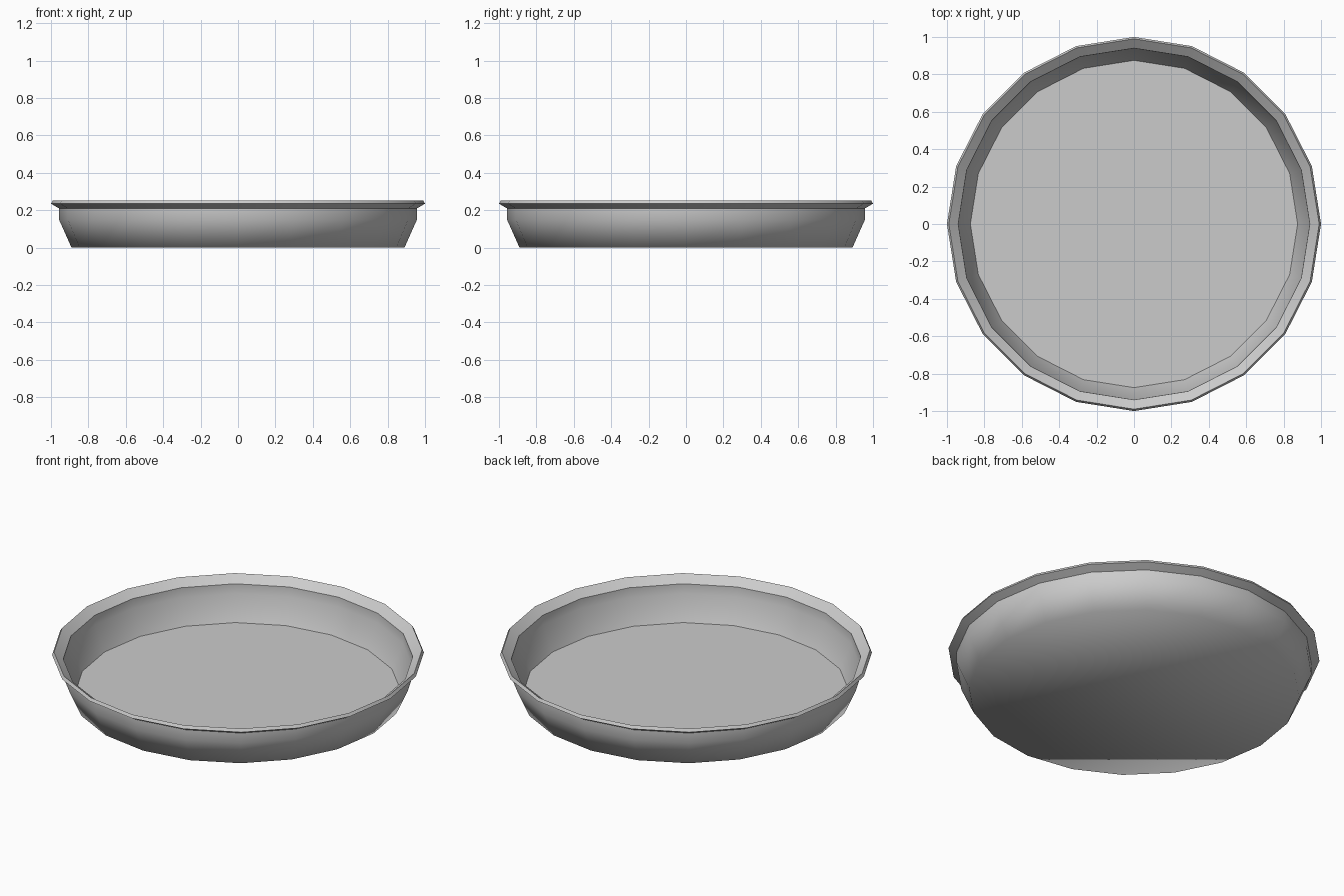
import bpy, bmesh
from math import cos, sin, tau

if "Cube" in bpy.data.objects:
    bpy.data.objects.remove(bpy.data.objects["Cube"])

SIDES = 20
# Section of the pan: radius, height, sharp crease - from the base, over the lip, to the inner floor
PROFILE = [
    (0.89, 0.0, False),     # base edge, softly shaded
    (0.957, 0.15, False),   # outer wall bend
    (0.957, 0.21, True),    # under the lip
    (1.0, 0.235, True),     # widest point of the lip
    (0.99, 0.252, True),    # top of the lip
    (0.94, 0.212, True),    # inside of the lip
    (0.938, 0.155, False),  # inner wall bend
    (0.875, 0.012, True),   # floor edge
]


def make_pan(name):
    bm = bmesh.new()
    rings = [[bm.verts.new((r * cos(tau * i / SIDES), r * sin(tau * i / SIDES), z))
              for i in range(SIDES)] for r, z, _ in PROFILE]
    # Walls and lip
    for low, high in zip(rings, rings[1:]):
        for i in range(SIDES):
            j = (i + 1) % SIDES
            bm.faces.new((low[i], low[j], high[j], high[i]))
    # Underside and inner floor
    bm.faces.new(rings[0][::-1])
    bm.faces.new(rings[-1])
    for f in bm.faces:
        f.smooth = True
    # Crease the lip and floor edges
    for ring, (_, _, sharp) in zip(rings, PROFILE):
        for i in range(SIDES):
            bm.edges.get((ring[i], ring[(i + 1) % SIDES])).smooth = not sharp
    mesh = bpy.data.meshes.new(name)
    bm.to_mesh(mesh)
    bm.free()
    obj = bpy.data.objects.new(name, mesh)
    bpy.context.collection.objects.link(obj)
    return obj


make_pan("round_pan")
